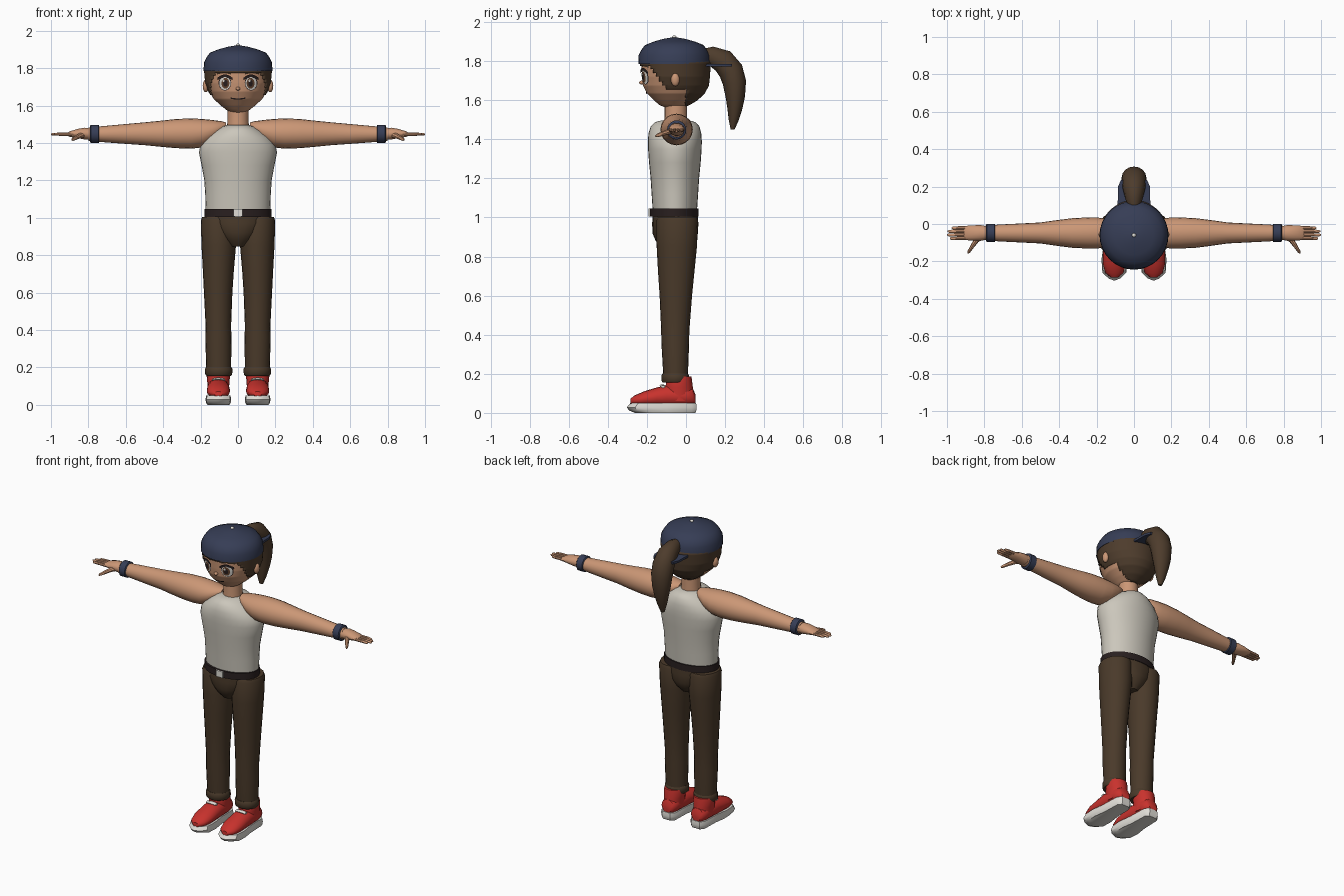
import bpy, bmesh, math
from mathutils import Vector

X, Y, Z = Vector((1, 0, 0)), Vector((0, 1, 0)), Vector((0, 0, 1))


def material(name, r, g, b):
    m = bpy.data.materials.new(name)
    m.diffuse_color = (r, g, b, 1)
    return m


SKIN = material("skin", 0.60, 0.31, 0.18)
HAIR = material("dark brown hair", 0.075, 0.045, 0.025)
PANTS = material("brown cloth", 0.068, 0.042, 0.023)
NAVY = material("navy cloth", 0.037, 0.047, 0.092)
SHIRT = material("pale grey cloth", 0.60, 0.57, 0.50)
RED = material("red canvas", 0.58, 0.032, 0.026)
WHITE = material("off white", 0.75, 0.73, 0.68)
BLACK = material("dark leather", 0.022, 0.014, 0.014)
IRIS = material("eye brown", 0.13, 0.06, 0.03)


def finish(name, bm, mat):
    bmesh.ops.recalc_face_normals(bm, faces=bm.faces)
    me = bpy.data.meshes.new(name)
    bm.to_mesh(me)
    bm.free()
    me.materials.append(mat)
    ob = bpy.data.objects.new(name, me)
    bpy.context.collection.objects.link(ob)
    return ob


def loft(name, rings, mat, n=20, a=X, normal=None, keep=None):
    """Skin elliptical rings (x, y, z, ra, rb); rings follow the path if no normal is given."""
    bm = bmesh.new()
    pts = [Vector(r[:3]) for r in rings]
    loops = []
    for i, r in enumerate(rings):
        t = normal or (pts[min(i + 1, len(pts) - 1)] - pts[max(i - 1, 0)]).normalized()
        u = (a - t * a.dot(t)).normalized()
        v = t.cross(u)
        loops.append([bm.verts.new(pts[i] + u * r[3] * math.cos(k * math.tau / n)
                                   + v * r[4] * math.sin(k * math.tau / n)) for k in range(n)])
    for p, q in zip(loops, loops[1:]):
        for k in range(n):
            bm.faces.new((p[k], p[(k + 1) % n], q[(k + 1) % n], q[k]))
    if keep:
        bmesh.ops.delete(bm, geom=[f for f in bm.faces if not keep(f.calc_center_median())],
                         context='FACES')
    else:
        bm.faces.new(loops[0])
        bm.faces.new(loops[-1])
    return finish(name, bm, mat)


def prism(name, outline, levels, centre, mat):
    """Stack copies of a flat outline; levels are (z, scale)."""
    bm = bmesh.new()
    loops = [[bm.verts.new((centre[0] + x * s, centre[1] + y * s, z)) for x, y in outline]
             for z, s in levels]
    n = len(outline)
    for p, q in zip(loops, loops[1:]):
        for k in range(n):
            bm.faces.new((p[k], p[(k + 1) % n], q[(k + 1) % n], q[k]))
    bm.faces.new(loops[0])
    bm.faces.new(loops[-1])
    return finish(name, bm, mat)


def ball(name, loc, rad, mat):
    bm = bmesh.new()
    bmesh.ops.create_uvsphere(bm, u_segments=14, v_segments=10, radius=1)
    for v in bm.verts:
        v.co = Vector(loc) + Vector(v.co[k] * rad[k] for k in range(3))
    return finish(name, bm, mat)


# Head profile: z, half width, half depth, centre y
HEAD = [(1.56, .03, .04, -.06), (1.575, .06, .075, -.06), (1.60, .092, .11, -.055),
        (1.635, .13, .145, -.055), (1.675, .152, .165, -.055), (1.72, .168, .170, -.055),
        (1.79, .174, .174, -.055), (1.85, .15, .15, -.055)]


def head_at(z):
    for p, q in zip(HEAD, HEAD[1:]):
        if z <= q[0]:
            f = (z - p[0]) / (q[0] - p[0])
            return [p[k] + (q[k] - p[k]) * f for k in (1, 2, 3)]
    return HEAD[-1][1:]


def patch(name, outline, off, mat):
    """Thin painted plate that follows the front of the head."""
    bm = bmesh.new()
    cx = sum(p[0] for p in outline) / len(outline)
    cz = sum(p[1] for p in outline) / len(outline)

    def vert(x, z):
        rx, ry, cy = head_at(z)
        return bm.verts.new((x, cy - ry * math.sqrt(max(0, 1 - (x / rx) ** 2)) - off, z))
    outer = [vert(x, z) for x, z in outline]
    inner = [vert((x + cx) / 2, (z + cz) / 2) for x, z in outline]
    c, n = vert(cx, cz), len(outline)
    for k in range(n):
        j = (k + 1) % n
        bm.faces.new((outer[k], outer[j], inner[j], inner[k]))
        bm.faces.new((inner[k], inner[j], c))
    ob = finish(name, bm, mat)
    if ob.data.polygons[0].normal.y > 0:
        ob.data.flip_normals()


def oval(x, z, rx, rz, n=20):
    return [(x + rx * math.cos(k * math.tau / n), z + rz * math.sin(k * math.tau / n))
            for k in range(n)]


def arc(x, z, w, h, t, n=8):
    """Crescent: a strip of thickness t bulging up by h."""
    us = [-1 + 2 * k / n for k in range(n + 1)]
    return ([(x + w * u, z + h * (1 - u * u)) for u in us]
            + [(x + w * u, z + h * (1 - u * u) - t) for u in reversed(us)])


# Head, hair and neck
zs = [1.56 + .29 * k / 58 for k in range(59)]
loft("head", [(0, head_at(z)[2], z, *head_at(z)[:2]) for z in zs], SKIN, 48, normal=Z)
hair = loft("hair", [(0, head_at(z)[2], z, head_at(z)[0] * 1.045, head_at(z)[1] * 1.045) for z in zs],
            HAIR, 64, normal=Z,
            keep=lambda c: c.z > 1.775 or c.y > .0 or (c.z > 1.655 and c.y > -.20 + (1.79 - c.z) * .75))
shell = hair.modifiers.new("thickness", 'SOLIDIFY')
shell.thickness, shell.offset = .012, -1
loft("neck", [(0, -.052, 1.46, .06, .06), (0, -.052, 1.53, .056, .057), (0, -.052, 1.62, .056, .057)],
     SKIN, normal=Z)
loft("ponytail", [(0, .08, 1.82, .03, .04), (0, .13, 1.825, .045, .05), (0, .19, 1.80, .06, .062),
                  (0, .23, 1.75, .066, .064), (0, .248, 1.69, .066, .06), (0, .252, 1.62, .058, .05),
                  (0, .25, 1.56, .045, .039), (0, .244, 1.50, .03, .026), (0, .238, 1.45, .012, .01)],
     HAIR, 16)

# Face details
ball("nose", (0, -.226, 1.69), (.012, .014, .01), SKIN)
patch("mouth", arc(0, 1.643, .04, -.006, .006), .004, BLACK)
for s in (-1, 1):
    x = s * .07
    patch("eye_outline", oval(x, 1.722, .034, .042), .004, BLACK)
    patch("eye_white", oval(x, 1.719, .030, .036), .006, WHITE)
    patch("iris", oval(x - s * .003, 1.719, .021, .029), .008, IRIS)
    patch("pupil", oval(x - s * .003, 1.719, .012, .018), .010, BLACK)
    patch("eye_glint", oval(x - .008, 1.733, .006, .007, 10), .012, WHITE)
    patch("upper_lash", arc(x, 1.748, .04, .018, .011), .010, BLACK)
    patch("brow", arc(x + s * .005, 1.772, .038, .009, .006), .005, HAIR)
    ball("ear", (s * .172, -.055, 1.705), (.017, .022, .034), SKIN)

# Backwards cap with its brim behind
loft("cap", [(0, -.06, z, r, r) for z, r in
             ((1.785, .184), (1.83, .182), (1.855, .170), (1.882, .150), (1.90, .105),
              (1.914, .055), (1.921, .012))], NAVY, 32, normal=Z)
ball("cap_button", (0, -.06, 1.923), (.011, .011, .008), WHITE)
prism("cap_brim", [(-.088, .08), (.088, .08), (.085, .20), (.07, .235), (-.07, .235), (-.085, .20)],
      [(1.772, 1), (1.786, 1)], (0, 0), NAVY)

# Torso, belt and hips
loft("shirt", [(0, -.057, 1.03, .172, .113), (0, -.057, 1.12, .175, .119), (0, -.057, 1.20, .180, .124),
               (0, -.057, 1.28, .195, .132), (0, -.057, 1.35, .209, .137), (0, -.057, 1.39, .200, .138),
               (0, -.057, 1.43, .172, .135), (0, -.056, 1.465, .125, .125), (0, -.055, 1.487, .088, .105),
               (0, -.053, 1.497, .06, .07)], SHIRT, 32, normal=Z)
loft("belt", [(0, -.06, 1.005, .178, .125), (0, -.06, 1.047, .178, .125)], BLACK, 32, normal=Z)
prism("buckle", [(-.025, -.006), (.025, -.006), (.025, .006), (-.025, .006)],
      [(1.006, 1), (1.046, 1)], (0, -.186), WHITE)
loft("hips", [(0, -.055, 1.015, .172, .116), (0, -.055, .97, .165, .118), (0, -.055, .92, .125, .117),
              (0, -.055, .88, .09, .10), (0, -.055, .845, .045, .07)], PANTS, 24, normal=Z)

SOLE = [(-.03, .055), (.03, .055), (.052, .03), (.056, -.10), (.069, -.19), (.064, -.26), (.03, -.292),
        (0, -.303), (-.03, -.292), (-.064, -.26), (-.069, -.19), (-.056, -.10), (-.052, .03)]

for s in (-1, 1):
    # Leg and cuff
    loft("trouser_leg", [(s * cx, cy, z, rx, ry) for z, cx, rx, cy, ry in
                         ((1.003, .104, .088, -.045, .10), (.985, .104, .095, -.045, .107),
                          (.85, .103, .092, -.047, .103), (.72, .105, .083, -.05, .093),
                          (.60, .106, .076, -.052, .083), (.42, .105, .068, -.055, .072),
                          (.36, .105, .070, -.055, .071), (.17, .103, .066, -.053, .062))],
         PANTS, 20, normal=Z)
    loft("trouser_cuff", [(s * .103, -.055, z, r, r - .003) for z, r in
                          ((.155, .066), (.162, .072), (.192, .073), (.202, .067))], PANTS, 20, normal=Z)
    # Shoe
    fx = s * .105
    prism("shoe_sole", SOLE, [(0, .86), (.012, .96), (.028, 1), (.05, .94)], (fx, 0), WHITE)
    loft("shoe_body", [(fx, y, z, rx, rz) for y, z, rx, rz in
                       ((-.285, .058, .02, .014), (-.262, .064, .048, .026), (-.21, .072, .062, .040),
                        (-.15, .08, .062, .050), (-.10, .085, .06, .056), (0, .085, .055, .055),
                        (.035, .08, .045, .045), (.048, .07, .028, .025))], RED, 16, normal=Y)
    loft("shoe_ankle", [(fx, -.035, .06, .055, .075), (fx, -.035, .13, .06, .07),
                        (fx, -.035, .165, .064, .066), (fx, -.030, .186, .058, .058)], RED, 16, normal=Z)
    loft("shoe_lace", [(fx - .035, -.118, .134, .012, .006), (fx, -.122, .139, .014, .007),
                       (fx + .035, -.118, .134, .012, .006)], WHITE, 8, a=Y, normal=X)

    # Arm and wristband
    loft("arm", [(s * x, -.048, z, ry, rz) for x, z, ry, rz in
                 ((.065, 1.492, .03, .018), (.09, 1.48, .055, .036), (.14, 1.462, .075, .061),
                  (.19, 1.452, .082, .076), (.25, 1.450, .083, .081), (.33, 1.450, .079, .078),
                  (.41, 1.449, .069, .070), (.50, 1.449, .056, .061), (.60, 1.448, .051, .053),
                  (.72, 1.447, .045, .043), (.80, 1.447, .038, .036))], SKIN, 20, a=Y, normal=X)
    loft("wristband", [(s * x, -.048, 1.448, r, r) for x, r in
                       ((.742, .044), (.746, .049), (.786, .049), (.790, .044))], NAVY, 20, a=Y, normal=X)
    # Hand, fingers and thumb
    loft("palm", [(s * x, -.048, z, ry, rz) for x, z, ry, rz in
                  ((.78, 1.447, .034, .031), (.82, 1.450, .042, .032), (.86, 1.450, .041, .025),
                   (.90, 1.447, .038, .015), (.91, 1.446, .034, .008))], SKIN, 14, a=Y, normal=X)
    for y, tip in ((-.077, .985), (-.058, 1.0), (-.039, .996), (-.021, .975)):
        loft("finger", [(s * .88, y, 1.447, .009, .010), (s * .94, y, 1.447, .009, .009),
                        (s * (tip - .008), y, 1.446, .008, .007), (s * tip, y, 1.446, .003, .003)],
             SKIN, 8, a=Y)
    loft("thumb", [(s * .815, -.06, 1.445, .016, .016), (s * .845, -.09, 1.438, .014, .014),
                   (s * .868, -.125, 1.427, .011, .010), (s * .883, -.148, 1.419, .009, .008),
                   (s * .888, -.157, 1.416, .004, .004)], SKIN, 8, a=Z)

# Smooth shading with crisp edges
bpy.ops.object.select_all(action='SELECT')
bpy.context.view_layer.objects.active = hair
bpy.ops.object.shade_smooth_by_angle(angle=math.radians(40))
